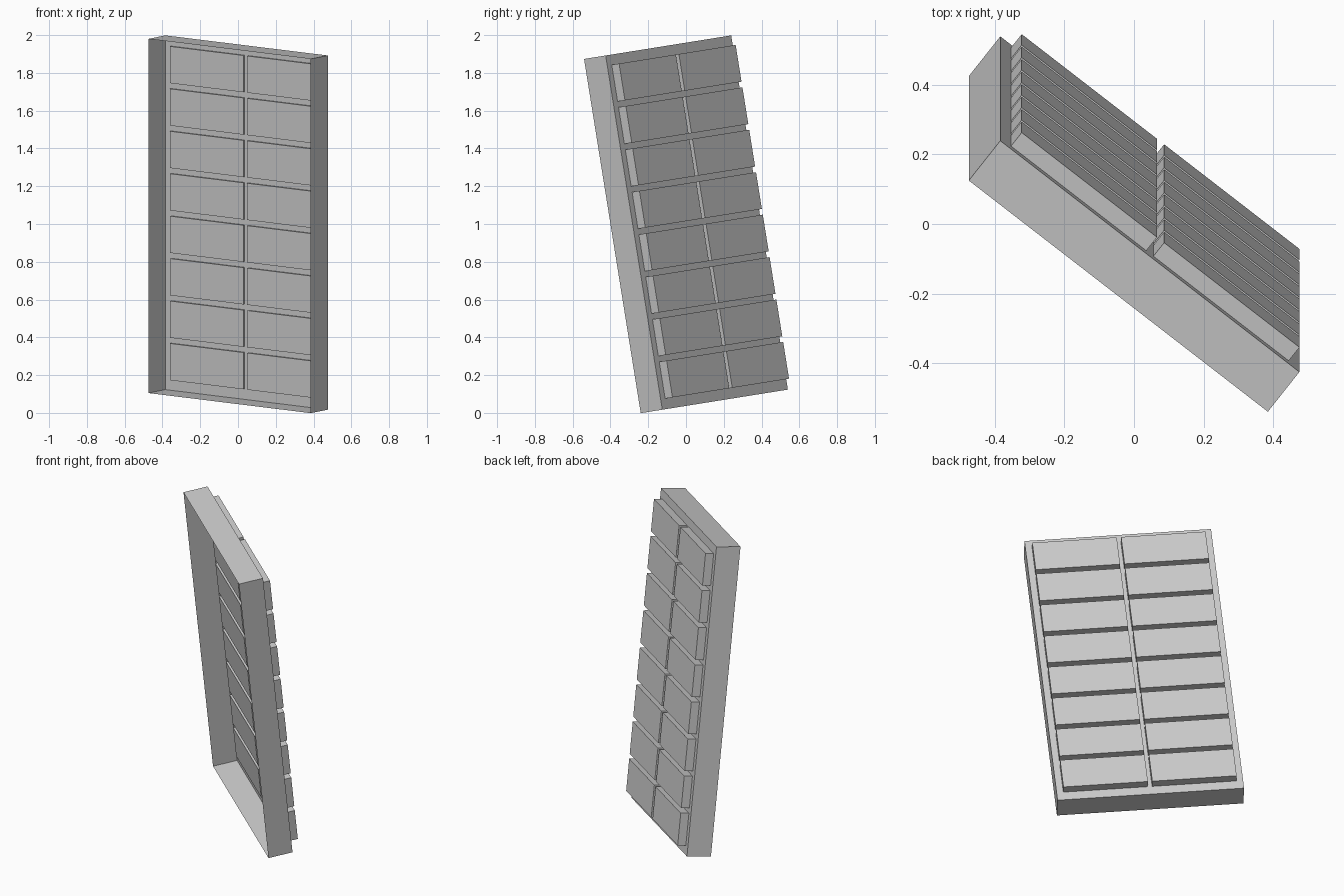
import bpy, bmesh
from mathutils import Matrix, Vector

if "Cube" in bpy.data.objects:
    bpy.data.objects.remove(bpy.data.objects["Cube"])

W, D, H = 1.092, 0.147, 1.899            # tray width, depth, height
# leaning local frame: x across, y towards the back, z up the panel
vz = Vector((0, -0.30, 1.875)).normalized()
vx = Vector((0.86, -0.665, -0.105))
vx = (vx - vz * vx.dot(vz)).normalized()
vy = vz.cross(vx)
origin = Vector((-0.475, 0.425, 0.105))  # lower left front corner
frame = Matrix((vx, vy, vz)).transposed().to_4x4()
frame.translation = origin


def box(name, x0, x1, y0, y1, z0, z1, open_front=False):
    bm = bmesh.new()
    bmesh.ops.create_cube(bm, size=1)
    for v in bm.verts:
        v.co = Vector(((x0 + x1) / 2 + v.co.x * (x1 - x0),
                       (y0 + y1) / 2 + v.co.y * (y1 - y0),
                       (z0 + z1) / 2 + v.co.z * (z1 - z0)))
    if open_front:
        front = [f for f in bm.faces if f.normal.y < -0.9]
        bmesh.ops.delete(bm, geom=front, context='FACES_ONLY')
    mesh = bpy.data.meshes.new(name)
    bm.to_mesh(mesh)
    bm.free()
    ob = bpy.data.objects.new(name, mesh)
    bpy.context.collection.objects.link(ob)
    ob.matrix_world = frame
    return ob


# thin-walled tray, open at the front
box("tray", 0, W, 0, D, 0, H, open_front=True)

# two columns of eight blocks set through the back panel
side, gap_x = 0.039, 0.026
bw = (W - 2 * side - gap_x) / 2
bottom, pitch, bh = 0.056, 0.2275, 0.197
for col in range(2):
    x = side + col * (bw + gap_x)
    for row in range(8):
        z = bottom + row * pitch
        box(f"block_{col}_{row}", x, x + bw, D - 0.012, D + 0.05, z, z + bh)
